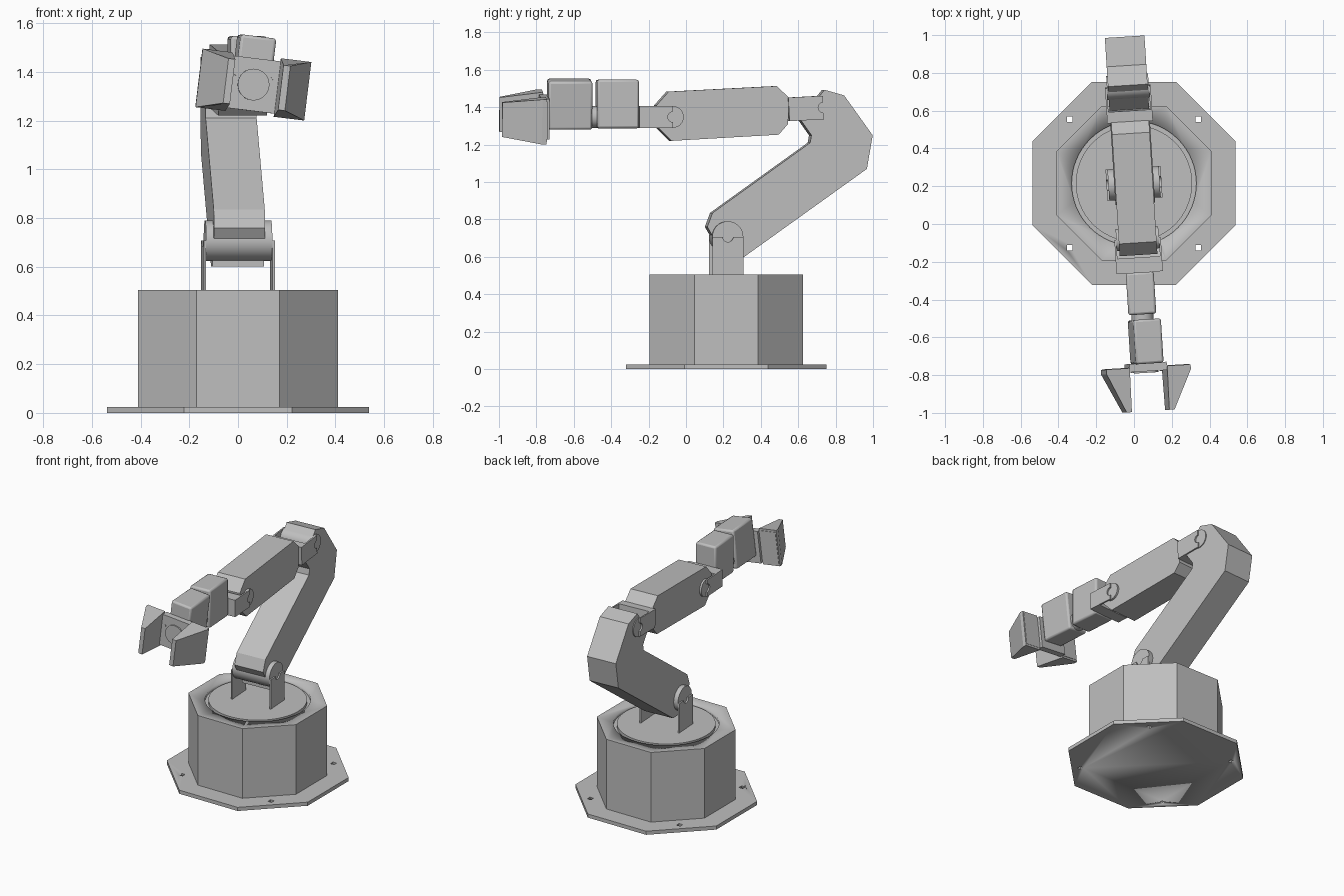
import bpy, bmesh
from math import sin, cos, pi, radians
from mathutils import Matrix

if "Cube" in bpy.data.objects:
    bpy.data.objects.remove(bpy.data.objects["Cube"])

grey = bpy.data.materials.new("machine_grey")
grey.use_nodes = True
grey.diffuse_color = (0.52, 0.52, 0.52, 1)
grey.node_tree.nodes["Principled BSDF"].inputs["Base Color"].default_value = grey.diffuse_color

CY = 0.215          # turntable centre in y
AXIS_Z = 1.348      # height of the wrist axis
STILL = Matrix()
YAW = (Matrix.Translation((0, CY, 0)) @ Matrix.Rotation(radians(3.65), 4, 'Z')
       @ Matrix.Translation((0, -CY, 0)))
ROLL = (YAW @ Matrix.Translation((0, 0, AXIS_Z)) @ Matrix.Rotation(radians(7), 4, 'Y')
        @ Matrix.Translation((0, 0, -AXIS_Z)))


def prism(name, pts, lo, hi, axis, frame=YAW, reshape=None):
    """Extrude a 2D profile along an axis between lo and hi."""
    place = {'X': lambda a, b, t: (t, a, b),
             'Y': lambda a, b, t: (a, t, b),
             'Z': lambda a, b, t: (a, b, t)}[axis]
    bm = bmesh.new()
    ends = [[bm.verts.new(place(a, b, t)) for a, b in pts] for t in (lo, hi)]
    for ring in ends:
        bm.faces.new(ring)
    for i in range(len(pts)):
        j = (i + 1) % len(pts)
        bm.faces.new((ends[0][i], ends[0][j], ends[1][j], ends[1][i]))
    if reshape:
        for v in bm.verts:
            reshape(v.co)
    bm.transform(frame)
    bmesh.ops.recalc_face_normals(bm, faces=bm.faces)
    mesh = bpy.data.meshes.new(name)
    bm.to_mesh(mesh)
    bm.free()
    mesh.materials.append(grey)
    mesh.shade_smooth()
    mesh.set_sharp_from_angle(angle=radians(25))
    obj = bpy.data.objects.new(name, mesh)
    bpy.context.collection.objects.link(obj)
    return obj


def circle(a, b, r, n=40, turn=0.0):
    return [(a + r * cos(turn + 2 * pi * i / n), b + r * sin(turn + 2 * pi * i / n))
            for i in range(n)]


def rect(a0, a1, b0, b1):
    return [(a0, b0), (a1, b0), (a1, b1), (a0, b1)]


def octagon(apothem):
    return circle(0, CY, apothem / cos(pi / 8), 8, pi / 8)


def cut(obj, cutter):
    mod = obj.modifiers.new("cut", 'BOOLEAN')
    mod.operation, mod.solver, mod.object = 'DIFFERENCE', 'EXACT', cutter
    cutter.hide_render = True
    cutter.hide_set(True)
    cutter.display_type = 'WIRE'


def bake(obj, cutters):
    """Turn the modifiers into real geometry and drop the cutters."""
    dg = bpy.context.evaluated_depsgraph_get()
    obj.data = bpy.data.meshes.new_from_object(obj.evaluated_get(dg))
    obj.modifiers.clear()
    for c in cutters:
        bpy.data.objects.remove(c)


# Base: flange with bolt holes, and an octagonal housing
flange = prism("base_flange", octagon(0.537), 0, 0.025, 'Z', STILL)
holes = [prism("hole_cutter", rect(x - 0.014, x + 0.014, y - 0.014, y + 0.014), -0.1, 0.1, 'Z', STILL)
         for x in (-0.34, 0.34) for y in (CY - 0.34, CY + 0.34)]
for h in holes:
    cut(flange, h)
bake(flange, holes)

housing = prism("base_housing", octagon(0.41), 0.025, 0.505, 'Z', STILL)
well = prism("well_cutter", circle(0, CY, 0.33, 64), 0.485, 0.6, 'Z', STILL)
cut(housing, well)
bake(housing, [well])
prism("turntable", circle(0, CY, 0.308, 64), 0.48, 0.505, 'Z')


def bracket(name, pivot, angle, length, half_h, inner, outer, bridge=0.0):
    """Forked bracket: two notched side plates, a pivot drum and a bridge block."""
    def local(u, v):
        return (pivot[0] + u * cos(angle) - v * sin(angle),
                pivot[1] + u * sin(angle) + v * cos(angle))
    notch = [(-0.028 * sin(t * pi / 10), -0.028 * cos(t * pi / 10)) for t in range(11)]
    side = [(-length, -half_h), (0, -half_h)] + notch + [(0, half_h), (-length, half_h)]
    side = [local(*p) for p in side]
    prism(name + "_left_plate", side, inner, outer, 'X')
    prism(name + "_right_plate", side, -outer, -inner, 'X')
    prism(name + "_drum", circle(*pivot, half_h), -inner, inner, 'X')
    if bridge:
        block = [local(*p) for p in rect(-length, bridge - length, -half_h, half_h)]
        prism(name + "_bridge", block, -inner, inner, 'X')


bracket("shoulder", (CY, 0.707), pi / 2, 0.205, 0.083, 0.136, 0.146)
bracket("elbow", (0.728, 1.398), radians(3), 0.185, 0.063, 0.111, 0.121, 0.06)
bracket("wrist", (-0.078, AXIS_Z), 0, 0.18, 0.058, 0.113, 0.123, 0.08)

# Arm segments drawn as side profiles
prism("upper_arm", [(0.135, 0.835), (0.107, 0.76), (0.135, 0.712), (0.2, 0.69), (0.2, 0.6),
                    (0.305, 0.6), (0.962, 1.07), (0.993, 1.25), (0.84, 1.463),
                    (0.735, 1.493), (0.605, 1.335), (0.665, 1.25), (0.658, 1.21)],
      -0.105, 0.105, 'X')
prism("forearm", [(-0.165, 1.41), (-0.1, 1.483), (0.48, 1.513), (0.545, 1.45),
                  (0.54, 1.31), (0.49, 1.253), (-0.085, 1.22), (-0.16, 1.295)],
      -0.1, 0.1, 'X')


# Wrist motor blocks with softened edges
def motor(name, y0, y1, frame):
    obj = prism(name, rect(-0.074, 0.074, 1.287, 1.547), y0, y1, 'Y', frame)
    mod = obj.modifiers.new("soft_edges", 'BEVEL')
    mod.width, mod.segments = 0.012, 2


motor("rear_motor", -0.48, -0.257, YAW)
motor("front_motor", -0.742, -0.507, ROLL)
prism("motor_neck", circle(0, AXIS_Z, 0.058), -0.515, -0.472, 'Y')

# Gripper: mounting plate, rail, hub, screws and two tapered fingers
Z0, Z1 = AXIS_Z - 0.108, AXIS_Z + 0.108
prism("gripper_mount", rect(-0.1, 0.1, Z0, Z1), -0.757, -0.738, 'Y', ROLL)
prism("gripper_rail", rect(-0.22, 0.22, Z0, Z1), -0.782, -0.757, 'Y', ROLL)
prism("gripper_hub", circle(0, AXIS_Z, 0.065), -0.79, -0.78, 'Y', ROLL)
for s, side in ((1, "left"), (-1, "right")):
    prism(side + "_screw", circle(s * 0.077, AXIS_Z + 0.037, 0.008, 12), -0.786, -0.78, 'Y', ROLL)

    def taper(co):
        k = max(0, (-0.785 - co.y) / 0.21)
        co.z = AXIS_Z + (co.z - AXIS_Z) * (1 - 0.24 * k)

    prism(side + "_finger", [(s * x, y) for x, y in
                             ((0.1, -0.76), (0.225, -0.76), (0.225, -0.785),
                              (0.128, -0.993), (0.1, -0.993))],
          AXIS_Z - 0.121, AXIS_Z + 0.121, 'Z', ROLL, taper)
